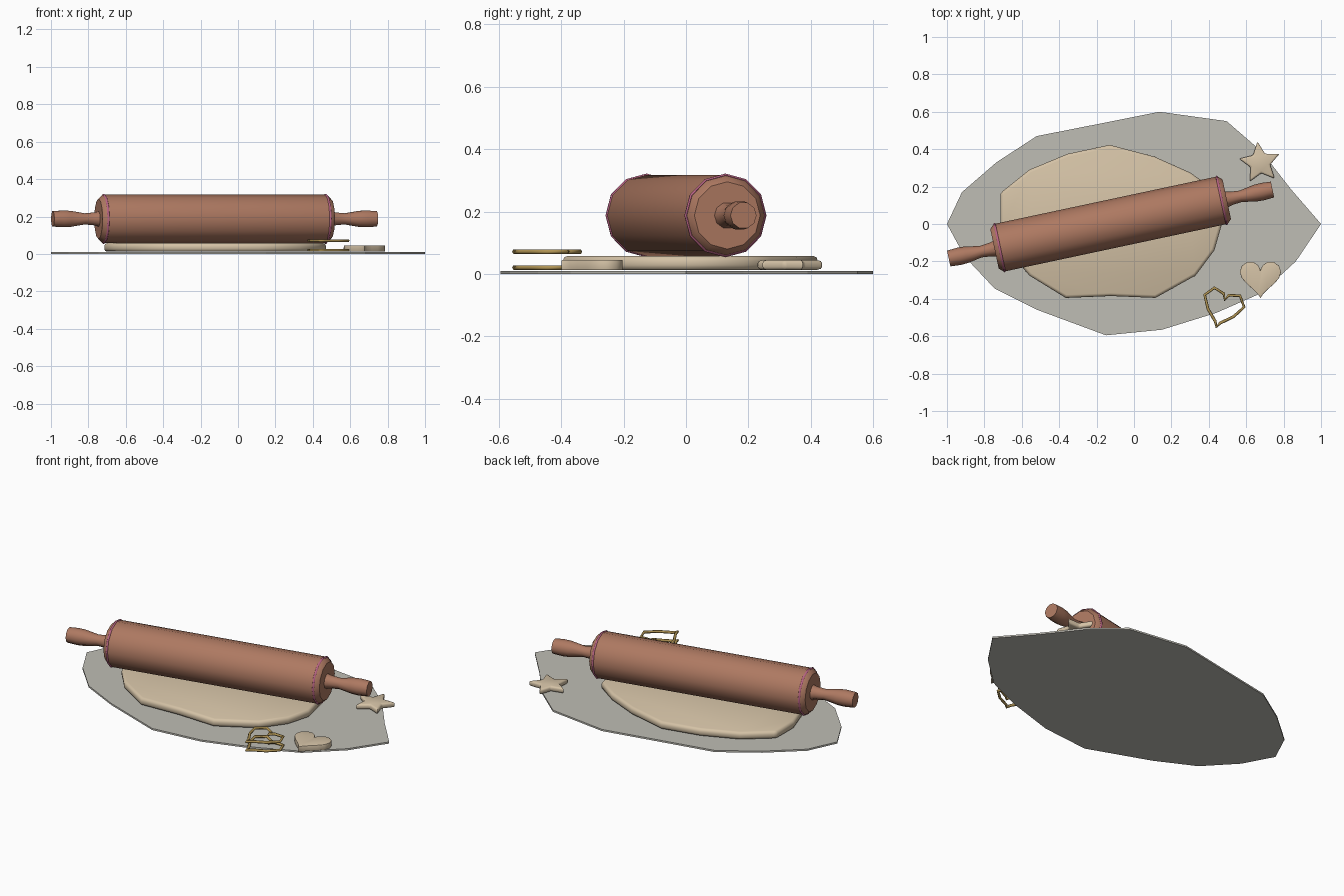
import bpy, bmesh, math
from mathutils import Matrix, Vector

if "Cube" in bpy.data.objects:
    bpy.data.objects.remove(bpy.data.objects["Cube"])


def material(name, rgb):
    m = bpy.data.materials.new(name)
    m.diffuse_color = (*rgb, 1)
    m.use_nodes = True
    m.node_tree.nodes["Principled BSDF"].inputs["Base Color"].default_value = m.diffuse_color
    return m


WOOD = material("warm wood", (0.42, 0.19, 0.12))
PINK = material("pink band", (0.50, 0.13, 0.24))
DOUGH = material("pale dough", (0.66, 0.54, 0.38))
FLOUR = material("flour grey", (0.52, 0.51, 0.46))
BRASS = material("brass", (0.44, 0.30, 0.09))


def finish(bm, name, mat, smooth=None, bevel=0):
    bmesh.ops.recalc_face_normals(bm, faces=bm.faces[:])
    me = bpy.data.meshes.new(name)
    bm.to_mesh(me)
    bm.free()
    ob = bpy.data.objects.new(name, me)
    bpy.context.collection.objects.link(ob)
    me.materials.append(mat)
    if bevel:
        mod = ob.modifiers.new("soft_edge", 'BEVEL')
        mod.width = bevel
        mod.segments = 2
        mod.limit_method = 'ANGLE'
        mod.angle_limit = math.radians(50)
    if smooth is not None:
        bpy.ops.object.select_all(action='DESELECT')
        ob.select_set(True)
        bpy.context.view_layer.objects.active = ob
        if smooth >= 180:
            bpy.ops.object.shade_smooth()
        else:
            bpy.ops.object.shade_smooth_by_angle(angle=math.radians(smooth))
    return ob


def slab(name, outline, z0, z1, mat, smooth=None, bevel=0):
    """Flat outline extruded from z0 to z1."""
    bm = bmesh.new()
    face = bm.faces.new([bm.verts.new((x, y, z0)) for x, y in outline])
    ext = bmesh.ops.extrude_face_region(bm, geom=[face])
    for v in ext["geom"]:
        if isinstance(v, bmesh.types.BMVert):
            v.co.z = z1
    return finish(bm, name, mat, smooth, bevel)


def lathe(name, profile, sides, mat, matrix, smooth=40, closed=False):
    """Revolve (position, radius) points around local x."""
    bm = bmesh.new()
    rings = []
    for x, r in profile:
        rings.append([bm.verts.new(matrix @ Vector((
            x, r * math.cos(2 * math.pi * i / sides), r * math.sin(2 * math.pi * i / sides))))
            for i in range(sides)])
    pairs = list(zip(rings, rings[1:]))
    if closed:
        pairs.append((rings[-1], rings[0]))
    else:
        bm.faces.new(rings[0])
        bm.faces.new(rings[-1])
    for a, b in pairs:
        for i in range(sides):
            j = (i + 1) % sides
            bm.faces.new((a[i], a[j], b[j], b[i]))
    return finish(bm, name, mat, smooth)


def heart(cx, cy, count, scale=0.0069, turn=0.0):
    pts = []
    for i in range(count):
        t = 2 * math.pi * i / count
        x = 16 * math.sin(t) ** 3 * scale
        y = (13 * math.cos(t) - 5 * math.cos(2 * t) - 2 * math.cos(3 * t) - math.cos(4 * t)) * scale
        pts.append((cx + x * math.cos(turn) - y * math.sin(turn),
                    cy + x * math.sin(turn) + y * math.cos(turn)))
    return pts


# Flour dusting
slab("flour_patch", [(-1, 0), (-.92, .17), (-.735, .33), (-.52, .47), (-.19, .535), (.135, .60),
                     (.495, .55), (.68, .39), (.84, .185), (1, 0), (.865, -.2), (.68, -.37),
                     (.44, -.475), (.15, -.565), (-.15, -.595), (-.515, -.46),
                     (-.745, -.345), (-.905, -.175)], 0, 0.01, FLOUR)

# Rolled dough sheet
slab("dough_sheet", [(-.715, .165), (-.56, .29), (-.355, .375), (-.13, .423), (.11, .36), (.30, .275),
                     (.43, .185), (.47, 0), (.43, -.14), (.33, -.275), (.115, -.395), (-.125, -.385),
                     (-.365, -.395), (-.56, -.275), (-.665, -.15), (-.715, 0)],
     0.012, 0.058, DOUGH, 180, 0.016)

# Cut-out cookies
star = [(.674 + r * math.cos(a), .327 + r * math.sin(a))
        for i in range(10)
        for r, a in [((.115, .055)[i % 2], math.radians(97 + 36 * i))]]
slab("star_cookie", star, 0.012, 0.045, DOUGH, 180, 0.01)
slab("heart_cookie", heart(.676, -.283, 24), 0.012, 0.045, DOUGH, 180, 0.01)

# Rolling pin
pin = Matrix.Translation((-0.125, 0, 0.1875)) @ Matrix.Rotation(0.21, 4, 'Z')
lathe("pin_barrel", [(-.635, .108), (-.615, .127), (-.60, .13), (.60, .13), (.615, .127), (.635, .108)],
      12, WOOD, pin, 45)
for side, label in ((-1, "left"), (1, "right")):
    lathe(label + "_handle", [(side * x, r) for x, r in
                              [(.62, .046), (.66, .036), (.71, .031), (.79, .045), (.83, .047), (.885, .043)]],
          10, WOOD, pin)
    tube = [(side * .607 + .006 * math.cos(a), .129 + .006 * math.sin(a))
            for a in [2 * math.pi * k / 6 for k in range(6)]]
    lathe(label + "_band", tube, 12, PINK, pin, 60, closed=True)

# Heart cutter: two wire loops
for z, label in ((0.02, "lower"), (0.071, "upper")):
    cu = bpy.data.curves.new("cutter_path", 'CURVE')
    cu.dimensions = '3D'
    cu.bevel_depth = 0.008
    cu.bevel_resolution = 1
    sp = cu.splines.new('POLY')
    pts = heart(.475, -.438, 12, turn=-0.3)
    sp.points.add(len(pts) - 1)
    for p, (x, y) in zip(sp.points, pts):
        p.co = (x, y, z, 1)
    sp.use_cyclic_u = True
    cu.materials.append(BRASS)
    ob = bpy.data.objects.new("cutter_" + label + "_loop", cu)
    bpy.context.collection.objects.link(ob)
